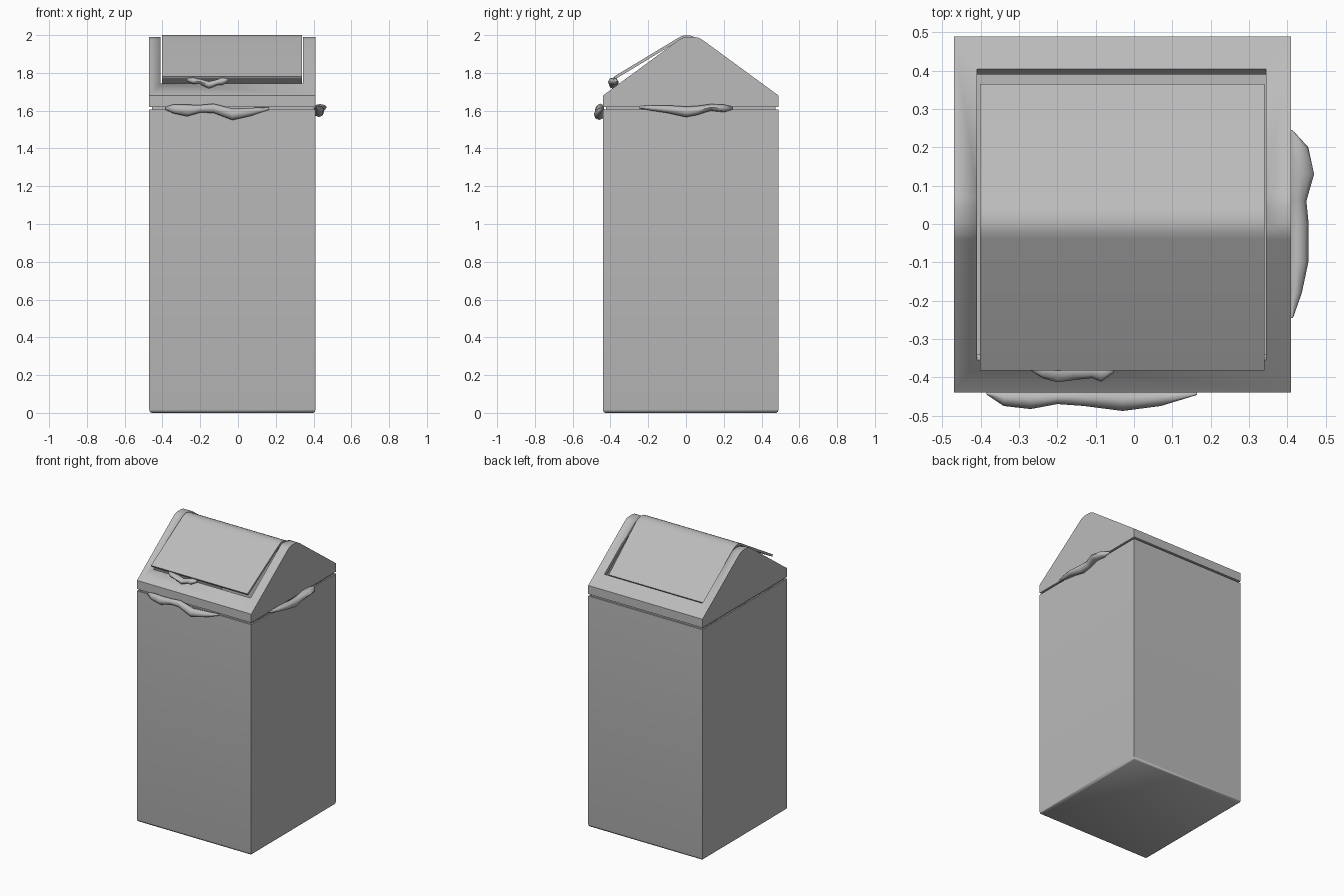
import bpy, bmesh, math
from mathutils import Vector

if "Cube" in bpy.data.objects:
    bpy.data.objects.remove(bpy.data.objects["Cube"], do_unlink=True)

CX, CY = -0.03, 0.025          # bin centre
HX, HY = 0.44, 0.465           # bin half sizes

grey = bpy.data.materials.new("grey_metal")
grey.use_nodes = True
grey.diffuse_color = (0.5, 0.5, 0.5, 1)
grey.node_tree.nodes["Principled BSDF"].inputs["Base Color"].default_value = (0.5, 0.5, 0.5, 1)


def finish(name, bm, angle=30):
    bmesh.ops.recalc_face_normals(bm, faces=bm.faces)
    mesh = bpy.data.meshes.new(name)
    bm.to_mesh(mesh)
    bm.free()
    mesh.materials.append(grey)
    ob = bpy.data.objects.new(name, mesh)
    bpy.context.collection.objects.link(ob)
    bpy.ops.object.select_all(action='DESELECT')
    bpy.context.view_layer.objects.active = ob
    ob.select_set(True)
    bpy.ops.object.shade_smooth_by_angle(angle=math.radians(angle))
    return ob


def prism(name, profile, x0, x1):
    """Extrude a closed (y, z) profile along x."""
    bm = bmesh.new()
    face = bm.faces.new([bm.verts.new((x0, y, z)) for y, z in profile])
    out = bmesh.ops.extrude_face_region(bm, geom=[face])
    moved = [v for v in out["geom"] if isinstance(v, bmesh.types.BMVert)]
    bmesh.ops.translate(bm, verts=moved, vec=(x1 - x0, 0, 0))
    return finish(name, bm)


def offset(path, d):
    """Shift an open (y, z) path sideways with mitred corners."""
    pts = [Vector(p) for p in path]
    res = []
    for i, p in enumerate(pts):
        a = (p - pts[i - 1]).normalized() if i else None
        b = (pts[i + 1] - p).normalized() if i < len(pts) - 1 else None
        a, b = a or b, b or a
        t = (a + b).normalized()
        res.append(tuple(p + Vector((-t.y, t.x)) * d / t.dot(a)))
    return res


def strip(path, up, down):
    return offset(path, up) + offset(path, -down)[::-1]


def cut(target, cutter):
    mod = target.modifiers.new("cut", 'BOOLEAN')
    mod.operation = 'DIFFERENCE'
    mod.solver = 'EXACT'
    mod.object = cutter
    bpy.context.view_layer.objects.active = target
    bpy.ops.object.modifier_apply(modifier=mod.name)
    bpy.data.objects.remove(cutter, do_unlink=True)


def rect_tube(name, inset, z0, z1, wall, floor=False):
    """Open square tube, optionally with a floor and rounded foot edge."""
    bm = bmesh.new()
    rings = []
    levels = [(inset, z0), (inset, z1), (inset + wall, z1), (inset + wall, z0 + (wall if floor else 0))]
    if floor:
        levels = [(0.012, z0), (0.003, z0 + 0.006), (0, z0 + 0.018)] + levels[1:]
    for s, z in levels:
        x, y = HX - s, HY - s
        rings.append([bm.verts.new((CX + i * x, CY + j * y, z))
                      for i, j in ((-1, -1), (1, -1), (1, 1), (-1, 1))])
    pairs = list(zip(rings, rings[1:]))
    if floor:
        bm.faces.new(rings[0])
        bm.faces.new(rings[-1])
    else:
        pairs.append((rings[-1], rings[0]))
    for a, b in pairs:
        for k in range(4):
            n = (k + 1) % 4
            bm.faces.new((a[k], a[n], b[n], b[k]))
    return finish(name, bm, 50)


# Bin body and the lip that the lid sits on
rect_tube("bin_body", 0, 0, 1.607, 0.01, floor=True)
rect_tube("lid_lip", 0.016, 1.56, 1.64, 0.008)

# Gabled lid shell with a rounded ridge
half = [(HY, 1.68), (0.065, 1.973), (0.045, 1.985), (0.02, 1.99)]
ridge = [(CY - y, z) for y, z in half] + [(CY + y, z) for y, z in half[::-1]]
lid = prism("lid", [(CY - HY, 1.62)] + ridge + [(CY + HY, 1.62)], CX - HX, CX + HX)
inner = offset(ridge, -0.025)
wall = HY - 0.02
inner = [(CY - wall, 1.5), (CY - wall, 1.665)] + inner[1:-1] + [(CY + wall, 1.665), (CY + wall, 1.5)]
cut(lid, prism("cavity_cutter", inner, CX - HX + 0.015, CX + HX - 0.015))

# Opening that runs over the ridge
mouth = [(CY - 0.38, 1.743)] + ridge[1:-1] + [(CY + 0.38, 1.743)]
cut(lid, prism("mouth_cutter", strip(mouth, 0.03, 0.045), -0.41, 0.345))

# Swing flap, tipped open toward the front
flap = [(-0.382, 1.78), (-0.04, 1.986), (-0.02, 1.996), (0.0, 2.0), (0.03, 1.996),
        (0.06, 1.98), (0.365, 1.725)]
prism("swing_flap", strip(flap, 0, 0.015), -0.402, 0.34)


def bag_fold(name, sections, place):
    """Lumpy fold: each section is (along, reach, top, bottom)."""
    bm = bmesh.new()
    rings = []
    for s, reach, top, low in sections:
        mid, h = (top + low) / 2, (top - low) / 2
        ring = []
        for k in range(8):
            a = math.tau * k / 8
            ring.append(bm.verts.new(place(s, reach * (0.4 + 0.6 * math.cos(a)), mid + h * math.sin(a))))
        rings.append(ring)
    for a, b in zip(rings, rings[1:]):
        for k in range(8):
            n = (k + 1) % 8
            bm.faces.new((a[k], a[n], b[n], b[k]))
    bm.faces.new(rings[0])
    bm.faces.new(rings[-1])
    return finish(name, bm, 60)


# Bag folds hanging out under the lid and under the flap
bag_fold("bag_fold_front", [
    (-0.385, 0.005, 1.62, 1.605), (-0.34, 0.035, 1.633, 1.585), (-0.27, 0.043, 1.632, 1.57),
    (-0.2, 0.03, 1.63, 1.59), (-0.13, 0.035, 1.637, 1.588), (-0.03, 0.048, 1.612, 1.55),
    (0.07, 0.035, 1.615, 1.573), (0.165, 0.006, 1.618, 1.605)],
    lambda s, r, z: (s, CY - HY - r, z))
bag_fold("bag_fold_left", [
    (-0.245, 0.005, 1.625, 1.612), (-0.18, 0.028, 1.628, 1.6), (-0.1, 0.045, 1.628, 1.588),
    (0.0, 0.046, 1.622, 1.566), (0.06, 0.04, 1.625, 1.577), (0.13, 0.06, 1.635, 1.6),
    (0.2, 0.045, 1.632, 1.592), (0.245, 0.004, 1.622, 1.605)],
    lambda s, r, z: (CX + HX + r, s, z))
bag_fold("bag_fold_flap", [
    (-0.27, 0.015, 1.772, 1.755), (-0.24, 0.035, 1.775, 1.742), (-0.2, 0.046, 1.768, 1.74),
    (-0.155, 0.04, 1.755, 1.716), (-0.11, 0.035, 1.765, 1.735), (-0.085, 0.045, 1.775, 1.735),
    (-0.052, 0.02, 1.77, 1.752)],
    lambda s, r, z: (s, -0.367 - r, z))
